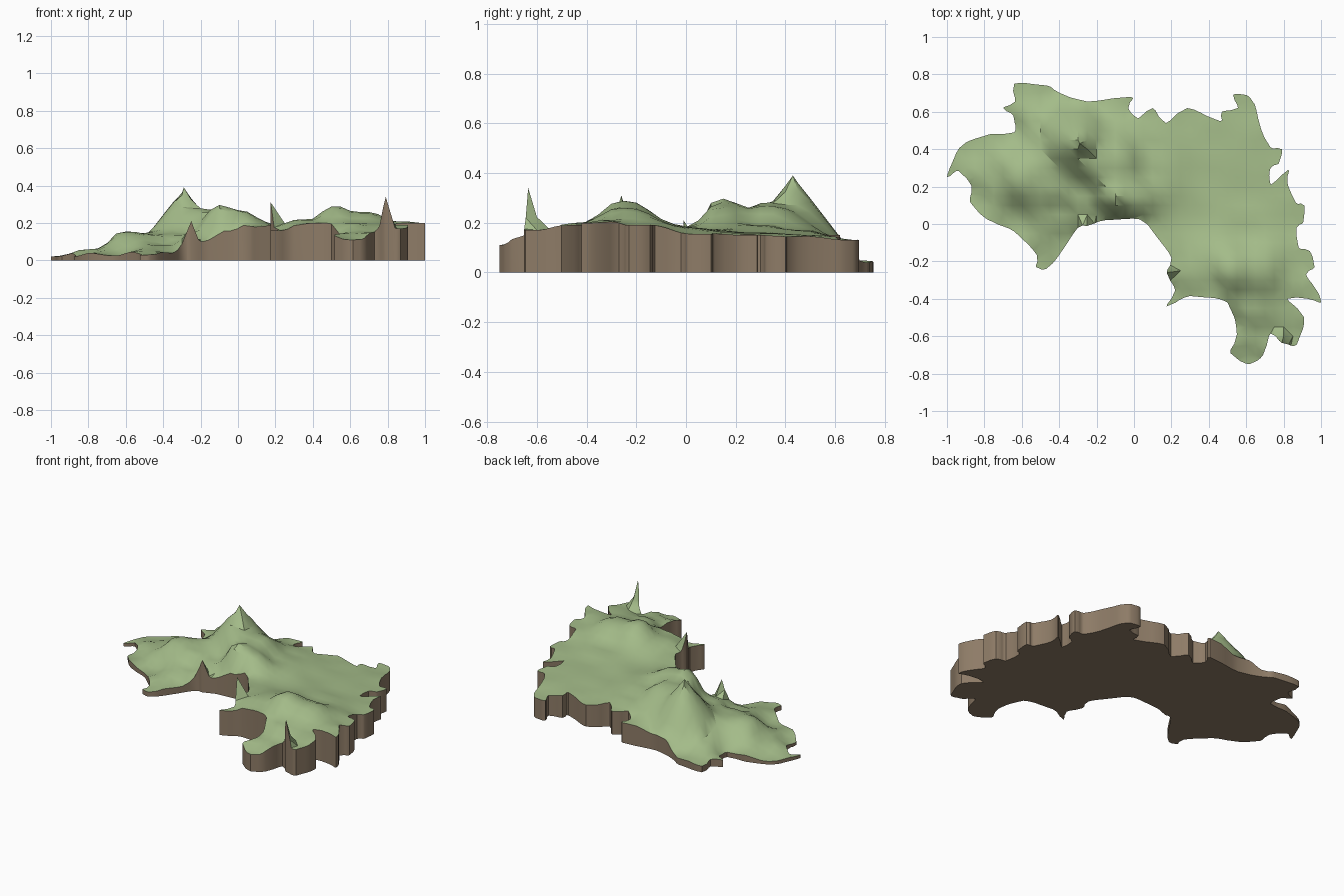
import bpy, bmesh, math
from mathutils import Vector, geometry

if "Cube" in bpy.data.objects:
    bpy.data.objects.remove(bpy.data.objects["Cube"])

# Coastline and border, clockwise from the western tip
OUTLINE = [
    (-1, .25), (-.95, .38), (-.9, .435), (-.77, .48), (-.64, .49), (-.645, .58), (-.7, .62),
    (-.635, .655), (-.64, .75), (-.465, .74), (-.395, .70), (-.25, .655), (-.015, .68),
    (-.03, .62), (.02, .565), (.1, .62), (.17, .54), (.285, .62), (.46, .55), (.47, .6),
    (.555, .62), (.53, .69), (.6, .69), (.645, .64), (.68, .505), (.73, .41), (.79, .4),
    (.775, .325), (.73, .30), (.73, .21), (.825, .29), (.82, .22), (.865, .115), (.91, .1),
    (.905, .01), (.87, -.02), (.88, -.125), (.94, -.145), (.965, -.23), (.92, -.27),
    (.98, -.36), (1, -.42), (.93, -.4), (.82, -.4), (.91, -.5), (.87, -.645), (.79, -.635),
    (.73, -.585), (.69, -.7), (.615, -.75), (.515, -.69), (.55, -.59), (.5, -.42),
    (.3, -.385), (.175, -.44), (.22, -.355), (.175, -.26), (.2, -.18), (.1, -.04), (.03, .025),
    (-.155, .02), (-.25, -.01), (-.3, -.02), (-.41, -.18), (-.47, -.24), (-.525, -.23),
    (-.52, -.165), (-.64, -.04), (-.785, .025), (-.875, .115), (-.87, .205), (-.94, .285)]

# Height samples along the rim (x, y, z)
RIM = [
    (-1, .25, .02), (-.87, .15, .02), (-.65, 0, .025), (-.5, -.22, .03), (-.36, -.1, .04),
    (-.19, 0, .1), (-.05, .02, .155), (.1, -.04, .18), (.2, -.17, .19), (.2, -.4, .16),
    (.4, -.38, .2), (.53, -.55, .14), (.62, -.74, .11), (.7, -.62, .15), (.87, -.63, .17),
    (.85, -.45, .19), (.98, -.4, .2), (.93, -.2, .19), (.9, .05, .155), (.8, .25, .15),
    (.75, .42, .145), (.6, .67, .13), (.3, .6, .14), (.1, .6, .15), (-.02, .66, .13),
    (-.25, .65, .1), (-.45, .72, .04), (-.64, .74, .04), (-.66, .5, .03), (-.9, .42, .02)]

# Height samples of the interior hills and plateau
HILLS = [
    (-.2, .32, .28), (-.09, .14, .30), (.0, .13, .27), (-.08, .33, .27), (.1, .3, .19),
    (.4, .3, .16), (.6, .2, .16), (.3, .05, .17), (.6, 0, .18), (.52, -.25, .29),
    (.68, -.25, .26), (.35, -.25, .22), (.88, -.33, .21), (-.59, .25, .155),
    (-.45, .2, .14), (-.5, .5, .1), (-.8, .25, .06), (-.4, .05, .08), (-.29, .15, .14),
    (.4, .48, .15), (.1, .45, .17), (.62, -.45, .2), (-.29, .4, .31), (-.4, .4, .16)]

# Sharp summits: x, y, z, slope
SUMMITS = [(-.29, .43, .39, 1.3), (.79, -.635, .34, 3.2), (.175, -.26, .31, 3.2), (-.25, -.01, .21, 2.4)]


def height(x, y):
    num = den = 0
    for px, py, pz in RIM + HILLS:
        w = 1 / (((x - px) ** 2 + (y - py) ** 2) ** 1.6 + 1e-5)
        num += w * pz
        den += w
    z = num / den
    for px, py, pz, slope in SUMMITS:
        z = max(z, pz - slope * math.hypot(x - px, y - py))
    return z


def smooth_loop(pts, steps):
    """Closed Catmull-Rom curve through the points."""
    out, n = [], len(pts)
    for i in range(n):
        a, b, c, d = (Vector(pts[(i + k) % n]) for k in (-1, 0, 1, 2))
        for s in range(steps):
            t = s / steps
            out.append(b + .4 * t * (c - a) + t * t * (.8 * a - 2.2 * b + 1.8 * c - .4 * d)
                       + t ** 3 * (-.4 * a + 1.6 * b - 1.6 * c + .4 * d))
    return out


def material(name, rgb):
    m = bpy.data.materials.new(name)
    m.diffuse_color = (*rgb, 1)
    m.use_nodes = True
    m.node_tree.nodes["Principled BSDF"].inputs["Base Color"].default_value = m.diffuse_color
    return m


# Triangulate the outline together with an interior grid
loop = smooth_loop(OUTLINE, 4)
n = len(loop)
step = .05
grid = [Vector((i * step, j * step)) for i in range(-19, 20) for j in range(-14, 15)]
grid = [g for g in grid if min((g - p).length for p in loop) > .025]
grid.append(Vector(SUMMITS[0][:2]))
edges = [(i, (i + 1) % n) for i in range(n)]
verts, _, tris, *_ = geometry.delaunay_2d_cdt(loop + grid, edges, [list(range(n))], 1, 1e-5)

# Relief surface, flat base and the walls between them
bm = bmesh.new()
top = [bm.verts.new((v.x, v.y, height(v.x, v.y))) for v in verts]
base = [bm.verts.new((v.x, v.y, 0)) for v in verts]
bm.verts.index_update()
for t in tris:
    bm.faces.new([top[i] for i in t])
rim = [e for e in bm.edges if e.is_boundary]
for t in tris:
    bm.faces.new([base[i] for i in reversed(t)]).material_index = 1
for e in rim:
    a, b = (v.index for v in e.verts)
    bm.faces.new((top[a], top[b], base[b], base[a])).material_index = 1
bmesh.ops.delete(bm, geom=[v for v in bm.verts if not v.link_faces], context='VERTS')
bmesh.ops.recalc_face_normals(bm, faces=bm.faces)

me = bpy.data.meshes.new("relief_map")
bm.to_mesh(me)
bm.free()
me.materials.append(material("land_green", (.37, .50, .25)))
me.materials.append(material("earth_brown", (.27, .20, .135)))
ob = bpy.data.objects.new("relief_map", me)
bpy.context.collection.objects.link(ob)
bpy.context.view_layer.objects.active = ob
ob.select_set(True)
bpy.ops.object.shade_smooth_by_angle(angle=math.radians(35))
